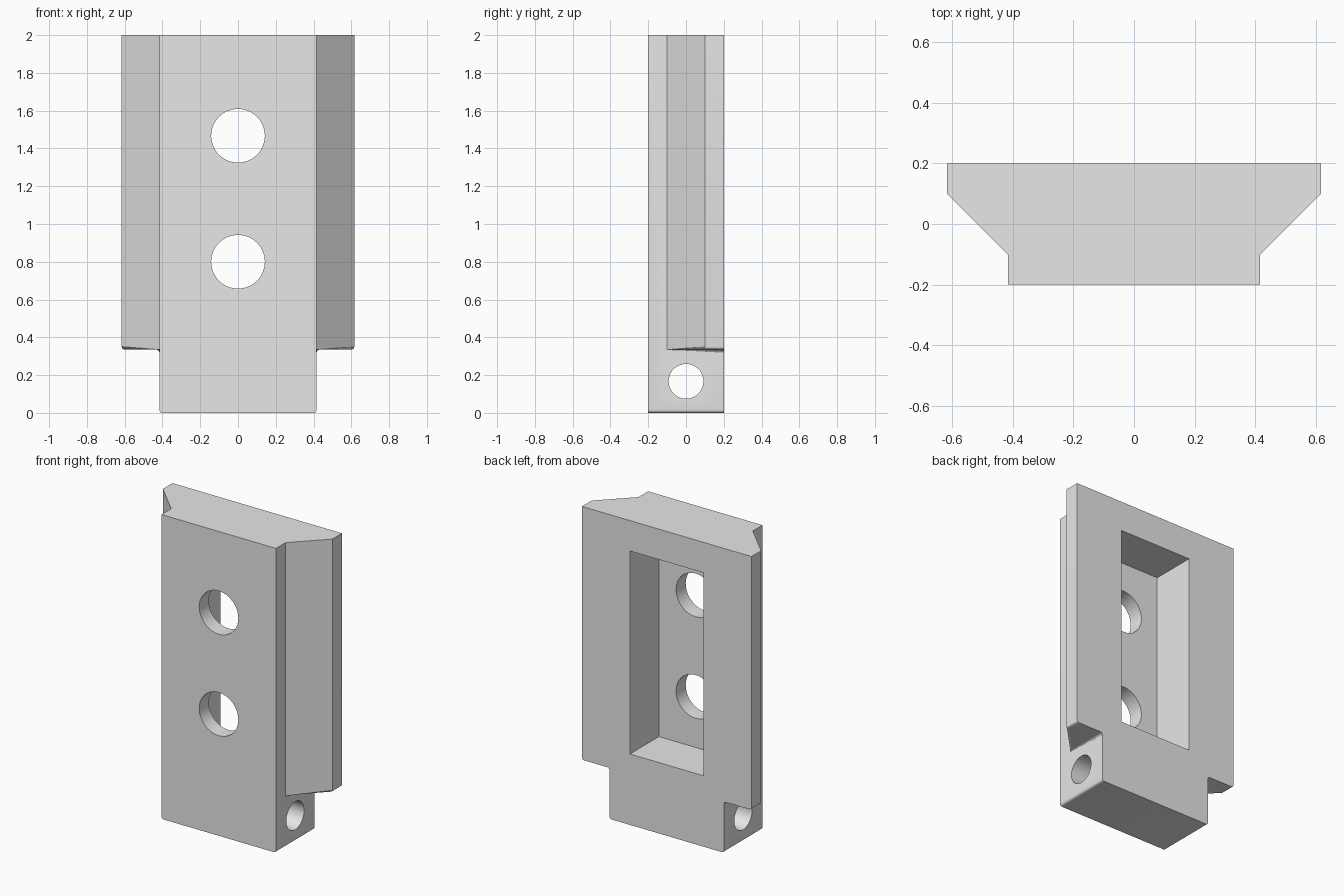
import bpy
import bmesh
from math import pi, radians

cube = bpy.data.objects.get("Cube")
if cube:
    bpy.data.objects.remove(cube, do_unlink=True)

BASE, WING, DEPTH = 0.416, 0.616, 0.2    # half widths and half depth
STEP, TOP = 0.335, 2.0                   # underside of the wings, top of the block

# Single material
grey = bpy.data.materials.new("light grey")
grey.use_nodes = True
colour = (0.8, 0.8, 0.8, 1)
grey.diffuse_color = colour
grey.node_tree.nodes["Principled BSDF"].inputs["Base Color"].default_value = colour

# Dovetail block: a mirrored section raised from the step, above a narrow foot
half = [(BASE, -DEPTH), (BASE, -0.1), (WING, 0.1), (WING, DEPTH), (BASE, DEPTH)]
section = half + [(-x, y) for x, y in reversed(half)]
bm = bmesh.new()
upper = [bm.verts.new((x, y, TOP)) for x, y in section]
middle = [bm.verts.new((x, y, STEP)) for x, y in section]
n = len(section)
bm.faces.new(upper)
for i in range(n):
    j = (i + 1) % n
    bm.faces.new((middle[i], middle[j], upper[j], upper[i]))
bm.faces.new(middle[1:5])
bm.faces.new(middle[5:9])
foot_ring = [middle[i] for i in (0, 1, 4, 5, 8, 9)]
foot = [bm.verts.new((v.co.x, v.co.y, 0)) for v in foot_ring]
for i in range(len(foot)):
    j = (i + 1) % len(foot)
    bm.faces.new((foot[i], foot[j], foot_ring[j], foot_ring[i]))
bm.faces.new(foot)
bmesh.ops.recalc_face_normals(bm, faces=bm.faces)
bmesh.ops.dissolve_limit(bm, angle_limit=radians(1), verts=bm.verts, edges=bm.edges)

# Small rounds along the low edges that run front to back
low = [e for e in bm.edges
       if all(v.co.z < STEP + 0.01 for v in e.verts)
       and abs(e.verts[0].co.y - e.verts[1].co.y) > 0.05]
bmesh.ops.bevel(bm, geom=low, offset=0.016, segments=4, profile=0.5,
                affect='EDGES', clamp_overlap=True)
bmesh.ops.recalc_face_normals(bm, faces=bm.faces)
mesh = bpy.data.meshes.new("dovetail_block")
bm.to_mesh(mesh)
bm.free()
block = bpy.data.objects.new("dovetail_block", mesh)
bpy.context.collection.objects.link(block)
mesh.materials.append(grey)


def cut(cutter):
    """Subtract the cutter from the block and remove it."""
    cutter.hide_render = True
    cutter.data.materials.append(grey)
    mod = block.modifiers.new("cut", 'BOOLEAN')
    mod.operation = 'DIFFERENCE'
    mod.solver = 'EXACT'
    mod.object = cutter
    bpy.context.view_layer.objects.active = block
    bpy.ops.object.modifier_apply(modifier=mod.name)
    bpy.data.objects.remove(cutter, do_unlink=True)


def drill(radius, length, location, rotation):
    bpy.ops.mesh.primitive_cylinder_add(vertices=64, radius=radius, depth=length,
                                        location=location, rotation=rotation)
    cut(bpy.context.object)


# Rectangular pocket in the back, leaving a thin front wall
bpy.ops.mesh.primitive_cube_add(size=1, location=(0, 0.1, 1.133))
pocket = bpy.context.object
pocket.scale = (0.534, 0.4, 1.334)
cut(pocket)

# Two front holes and one cross hole through the foot
for z in (0.8, 1.467):
    drill(0.142, 0.4, (0, -0.2, z), (pi / 2, 0, 0))
drill(0.092, 2, (0, 0, 0.167), (0, pi / 2, 0))

bpy.ops.object.select_all(action='DESELECT')
block.select_set(True)
bpy.context.view_layer.objects.active = block
bpy.ops.object.shade_smooth_by_angle(angle=radians(30))
